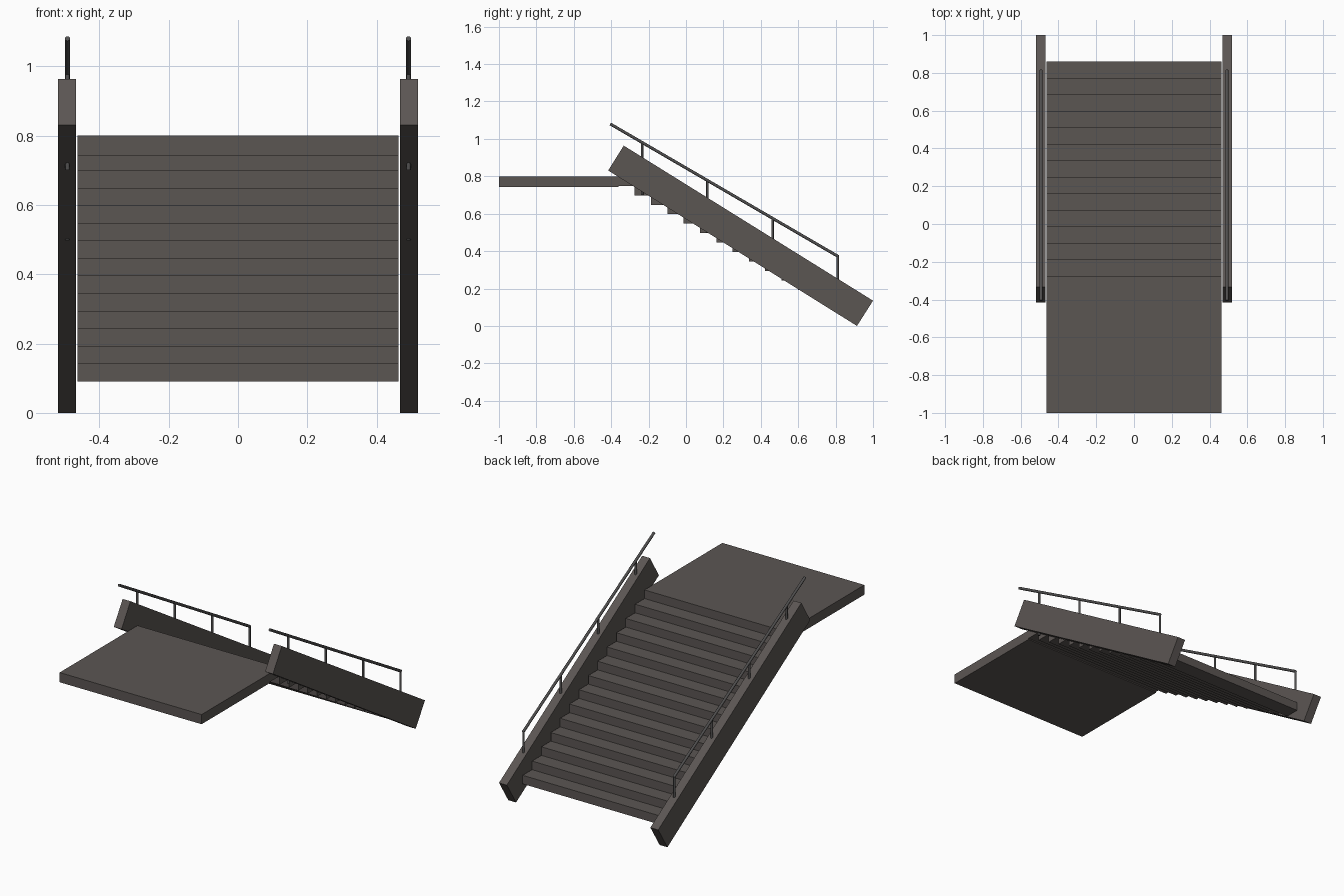
import bpy, bmesh, math
from mathutils import Vector

if "Cube" in bpy.data.objects:
    bpy.data.objects.remove(bpy.data.objects["Cube"])


def material(name, rgb):
    m = bpy.data.materials.new(name)
    m.diffuse_color = (*rgb, 1)
    m.use_nodes = True
    m.node_tree.nodes["Principled BSDF"].inputs["Base Color"].default_value = m.diffuse_color
    return m


STONE = material("warm dark grey", (0.105, 0.092, 0.086))
METAL = material("dark rail grey", (0.08, 0.078, 0.078))


def finish(name, bm, mat):
    bmesh.ops.recalc_face_normals(bm, faces=bm.faces[:])
    me = bpy.data.meshes.new(name)
    bm.to_mesh(me)
    bm.free()
    me.materials.append(mat)
    ob = bpy.data.objects.new(name, me)
    bpy.context.collection.objects.link(ob)
    return ob


def prism(name, profile, x0, x1, mat):
    """Extrude a (y, z) profile along x."""
    bm = bmesh.new()
    face = bm.faces.new([bm.verts.new((x0, y, z)) for y, z in profile])
    ext = bmesh.ops.extrude_face_region(bm, geom=[face])["geom"]
    moved = [v for v in ext if isinstance(v, bmesh.types.BMVert)]
    bmesh.ops.translate(bm, verts=moved, vec=(x1 - x0, 0, 0))
    return finish(name, bm, mat)


def slab(name, y0, y1, z0, z1):
    return prism(name, [(y0, z0), (y1, z0), (y1, z1), (y0, z1)], -HALF, HALF, STONE)


def rod(name, a, b, r):
    a, b = Vector(a), Vector(b)
    bm = bmesh.new()
    bmesh.ops.create_cone(bm, cap_ends=True, segments=12, radius1=r, radius2=r,
                          depth=(b - a).length)
    rot = (b - a).to_track_quat('Z', 'Y').to_matrix()
    bmesh.ops.rotate(bm, verts=bm.verts[:], matrix=rot)
    bmesh.ops.translate(bm, verts=bm.verts[:], vec=(a + b) / 2)
    for f in bm.faces:
        f.smooth = len(f.verts) == 4
    for e in bm.edges:
        e.smooth = all(len(f.verts) == 4 for f in e.link_faces)
    return finish(name, bm, METAL)


HALF = 0.463
RUN, RISE = 0.0873, 0.0507
TOP_Y = -0.362      # back edge of the uppermost step, level with the landing

# landing and flight of steps
slab("landing", -1.0, TOP_Y, 0.743, 0.8)
for k in range(14):
    y, z = TOP_Y + k * RUN, 0.8 - k * RISE
    slab(f"step_{k + 1}", y, y + RUN, z - RISE, z)

# sloped side beams, handrails and posts
BEAM = [(-0.416, 0.831), (-0.333, 0.964), (1.0, 0.135), (0.914, 0.0)]
RAIL_A, RAIL_B = (-0.405, 1.08), (0.811, 0.373)
slope = (RAIL_B[1] - RAIL_A[1]) / (RAIL_B[0] - RAIL_A[0])
for side, s in (("left", -1), ("right", 1)):
    prism(f"{side}_side_beam", BEAM, s * 0.468, s * 0.519, STONE)
    x = s * 0.492
    rod(f"{side}_handrail", (x, *RAIL_A), (x, *RAIL_B), 0.0078)
    for i, y in enumerate((-0.235, 0.114, 0.463, 0.811)):
        z = RAIL_A[1] + slope * (y - RAIL_A[0])
        rod(f"{side}_rail_post_{i + 1}", (x, y, z - 0.28), (x, y, z), 0.0065)
    # rounded joint where the rail meets the lowest post
    bm = bmesh.new()
    bmesh.ops.create_uvsphere(bm, u_segments=12, v_segments=8, radius=0.0078)
    bmesh.ops.translate(bm, verts=bm.verts[:], vec=(x, *RAIL_B))
    for f in bm.faces:
        f.smooth = True
    finish(f"{side}_rail_elbow", bm, METAL)
